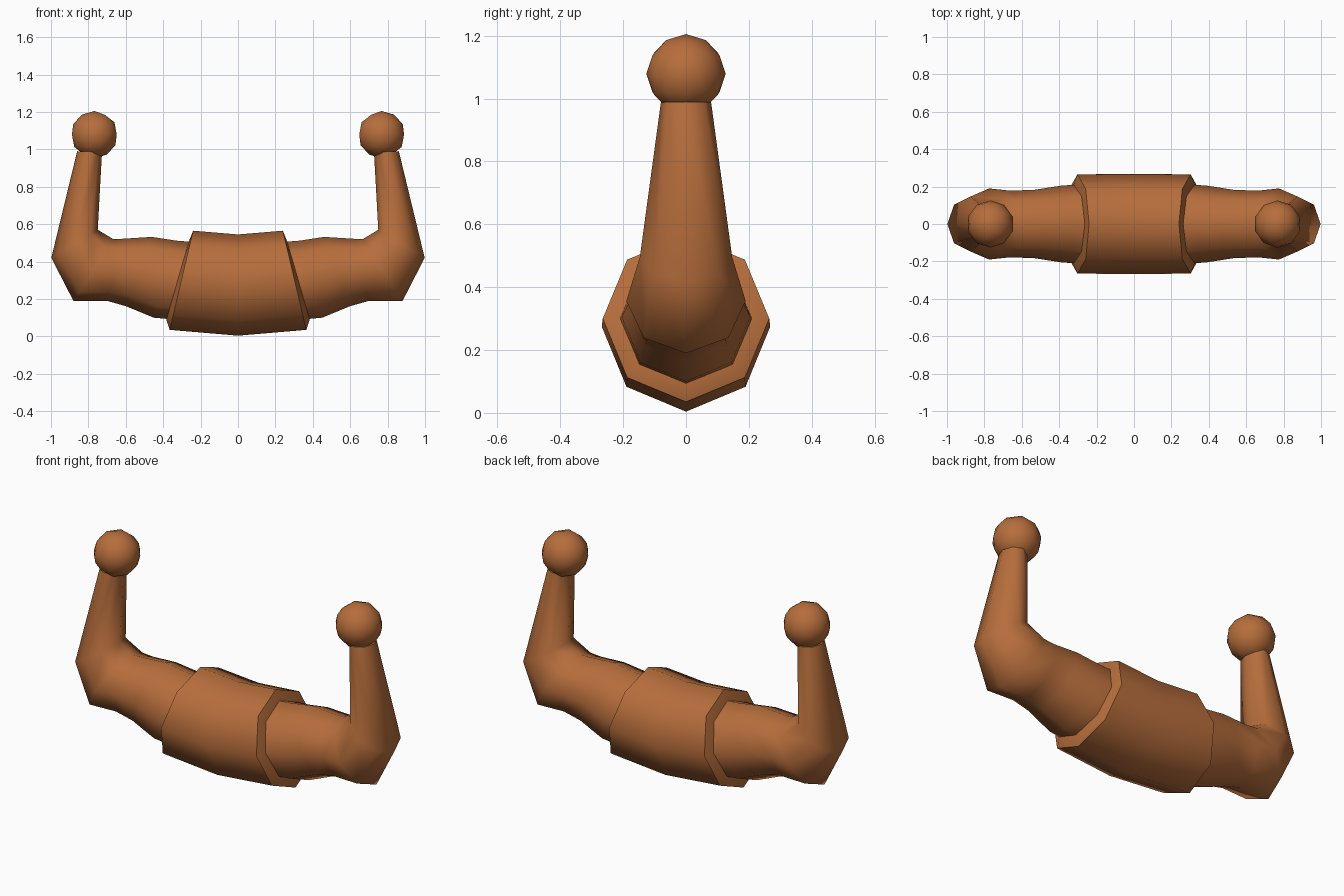
import bpy, bmesh, math
from mathutils import Vector

if "Cube" in bpy.data.objects:
    bpy.data.objects.remove(bpy.data.objects["Cube"])

mat = bpy.data.materials.new("copper brown")
mat.diffuse_color = (0.47, 0.155, 0.045, 1)
mat.use_nodes = True
mat.node_tree.nodes["Principled BSDF"].inputs["Base Color"].default_value = mat.diffuse_color
SIDES = 8


def loft(name, rings):
    """Skin octagonal rings, each (inner x, inner z, outer x, outer z, half width)."""
    bm = bmesh.new()
    loops = []
    for ax, az, bx, bz, w in rings:
        a, b = Vector((ax, 0, az)), Vector((bx, 0, bz))
        mid, half = (a + b) / 2, (a - b) / 2
        loops.append([bm.verts.new(mid + half * math.cos(t) + Vector((0, w * math.sin(t), 0)))
                      for t in (2 * math.pi * i / SIDES for i in range(SIDES))])
    for p, q in zip(loops, loops[1:]):
        for i in range(SIDES):
            j = (i + 1) % SIDES
            bm.faces.new((p[i], p[j], q[j], q[i]))
    bm.faces.new(loops[0])
    bm.faces.new(loops[-1])
    bmesh.ops.recalc_face_normals(bm, faces=bm.faces)
    mesh = bpy.data.meshes.new(name)
    bm.to_mesh(mesh)
    bm.free()
    ob = bpy.data.objects.new(name, mesh)
    bpy.context.collection.objects.link(ob)
    return ob


def finish(ob, angle, mirror=False):
    ob.data.materials.append(mat)
    bpy.ops.object.select_all(action='DESELECT')
    ob.select_set(True)
    bpy.context.view_layer.objects.active = ob
    bpy.ops.object.shade_smooth_by_angle(angle=math.radians(angle))
    if mirror:
        m = ob.modifiers.new("mirror", 'MIRROR')
        m.use_mirror_merge = False


# Central sleeve with slanted, stepped rims
rim = [(0.24, 0.565, 0.365, 0.035, 0.265), (0.262, 0.51, 0.383, 0.09, 0.212)]
flip = [(-a, b, -c, d, w) for a, b, c, d, w in reversed(rim)]
finish(loft("center_sleeve", flip + [(0, 0.545, 0, 0.004, 0.268)] + rim), 50)

# Curved arm with elbow and upright
finish(loft("bent_arm", [
    (0.24, 0.505, 0.36, 0.092, 0.211),
    (0.33, 0.512, 0.45, 0.10, 0.205),
    (0.46, 0.532, 0.60, 0.162, 0.183),
    (0.62, 0.522, 0.70, 0.19, 0.178),
    (0.67, 0.522, 0.88, 0.19, 0.19),
    (0.75, 0.57, 0.998, 0.42, 0.147),
    (0.727, 0.985, 0.86, 0.99, 0.08),
]), 60, True)

# Ball on each upright
bpy.ops.mesh.primitive_ico_sphere_add(subdivisions=2, radius=0.126, location=(0, 0, 0))
ball = bpy.context.object
ball.name = "end_ball"
for v in ball.data.vertices:
    v.co += Vector((0.768, 0, 1.079))
finish(ball, 60, True)
